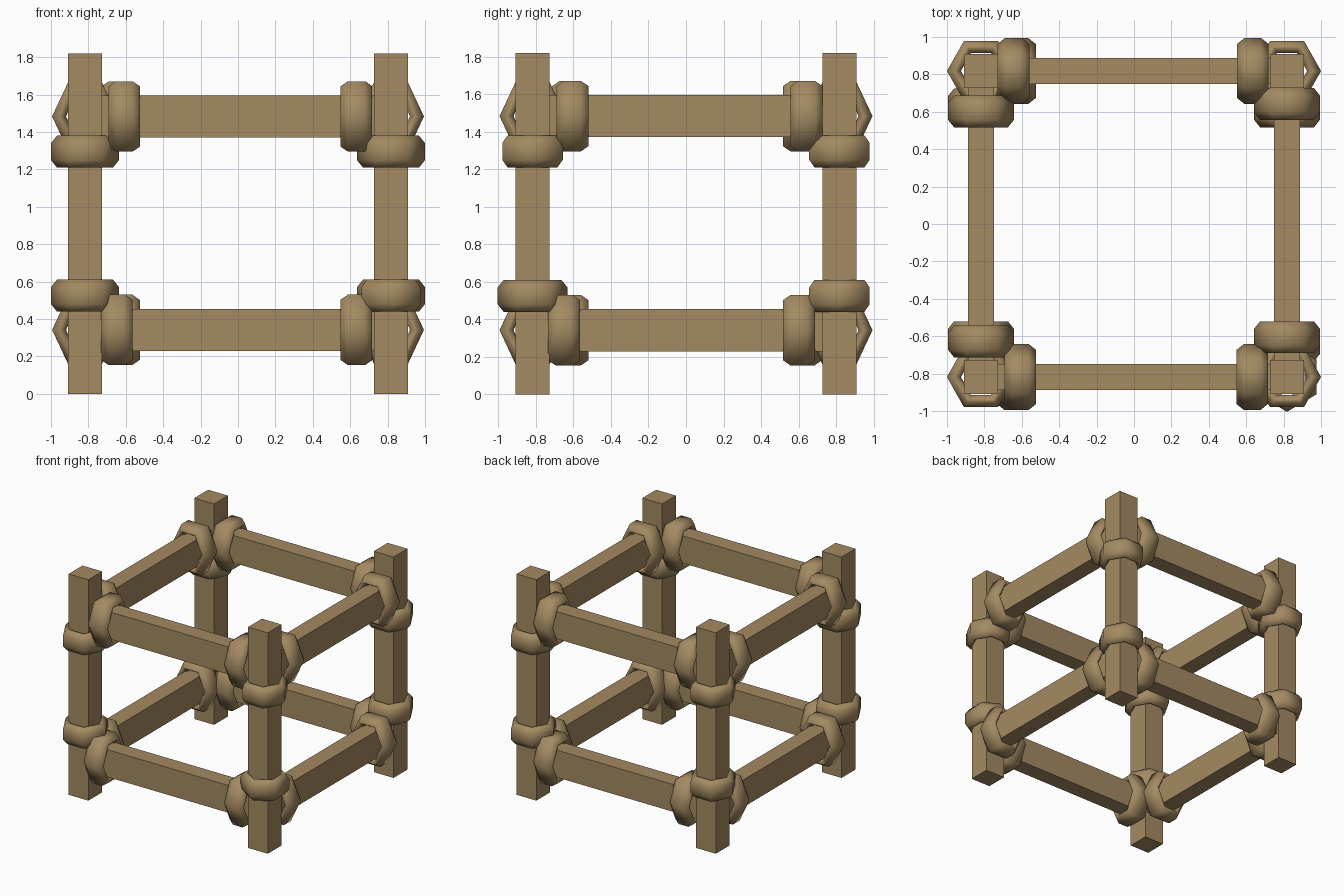
import bpy, bmesh, math
from mathutils import Vector

if "Cube" in bpy.data.objects:
    bpy.data.objects.remove(bpy.data.objects["Cube"])

wood = bpy.data.materials.new("tan wood")
wood.diffuse_color = (0.37, 0.255, 0.122, 1)
wood.use_nodes = True
wood.node_tree.nodes["Principled BSDF"].inputs["Base Color"].default_value = wood.diffuse_color


def finish(name, bm, smooth=False):
    bmesh.ops.recalc_face_normals(bm, faces=bm.faces)
    me = bpy.data.meshes.new(name)
    for f in bm.faces:
        f.smooth = smooth
    bm.to_mesh(me)
    bm.free()
    me.materials.append(wood)
    ob = bpy.data.objects.new(name, me)
    bpy.context.collection.objects.link(ob)


def box(name, centre, size):
    bm = bmesh.new()
    bmesh.ops.create_cube(bm, size=1)
    for v in bm.verts:
        v.co = Vector([c + p * s for c, p, s in zip(centre, v.co, size)])
    finish(name, bm)


# rope section: (along the axis, inward from the outer radius)
SECTION = [(-.045, 0), (.045, 0), (.085, -.032), (.085, -.048),
           (.045, -.075), (-.045, -.075), (-.085, -.048), (-.085, -.032)]


def ring(name, centre, axis, ru, rv, turn=0):
    """Six-sided lashing around the given axis (0 x, 1 y, 2 z)."""
    u, v = [(1, 2), (0, 2), (0, 1)][axis]
    bm = bmesh.new()
    loops = []
    for i in range(6):
        a = turn + i * math.pi / 3
        loop = []
        for along, inward in SECTION:
            p = Vector(centre)
            p[axis] += along
            p[u] += (ru + inward) * math.cos(a)
            p[v] += (rv + inward) * math.sin(a)
            loop.append(bm.verts.new(p))
        loops.append(loop)
    for i in range(6):
        a, b = loops[i], loops[(i + 1) % 6]
        for j in range(8):
            k = (j + 1) % 8
            bm.faces.new((a[j], a[k], b[k], b[j]))
    finish(name, bm, True)


C = 0.818          # post distance from the centre
LOW, HIGH = 0.342, 1.483

# posts with their lashings
for sx in (-1, 1):
    for sy in (-1, 1):
        box("post", (sx * C, sy * C, 0.91), (0.18, 0.18, 1.82))
        turned = math.pi / 6 if sx > 0 and sy < 0 else 0
        ring("post_lashing_low", (sx * C, sy * C, 0.525), 2, 0.182, 0.186, turned)
        ring("post_lashing_high", (sx * C, sy * C, 1.295), 2, 0.182, 0.186)

# rails with a lashing near each end: (height, side, first end, second end)
X_RAILS = [(LOW, -1, -.648, .632), (LOW, 1, -.61, .635),
           (HIGH, -1, -.608, .632), (HIGH, 1, -.645, .635)]
Y_RAILS = [(LOW, -1, -.605, .64), (LOW, 1, -.65, .602),
           (HIGH, -1, -.628, .602), (HIGH, 1, -.605, .642)]
for axis, rails in ((0, X_RAILS), (1, Y_RAILS)):
    for z, side, a, b in rails:
        size = [0.137, 0.137, 0.225]
        size[axis] = 1.62
        centre = [side * C, side * C, z]
        centre[axis] = 0
        box("rail", centre, size)
        for end in (a, b):
            centre[axis] = end
            ring("rail_lashing", centre, axis, 0.176, 0.217)
